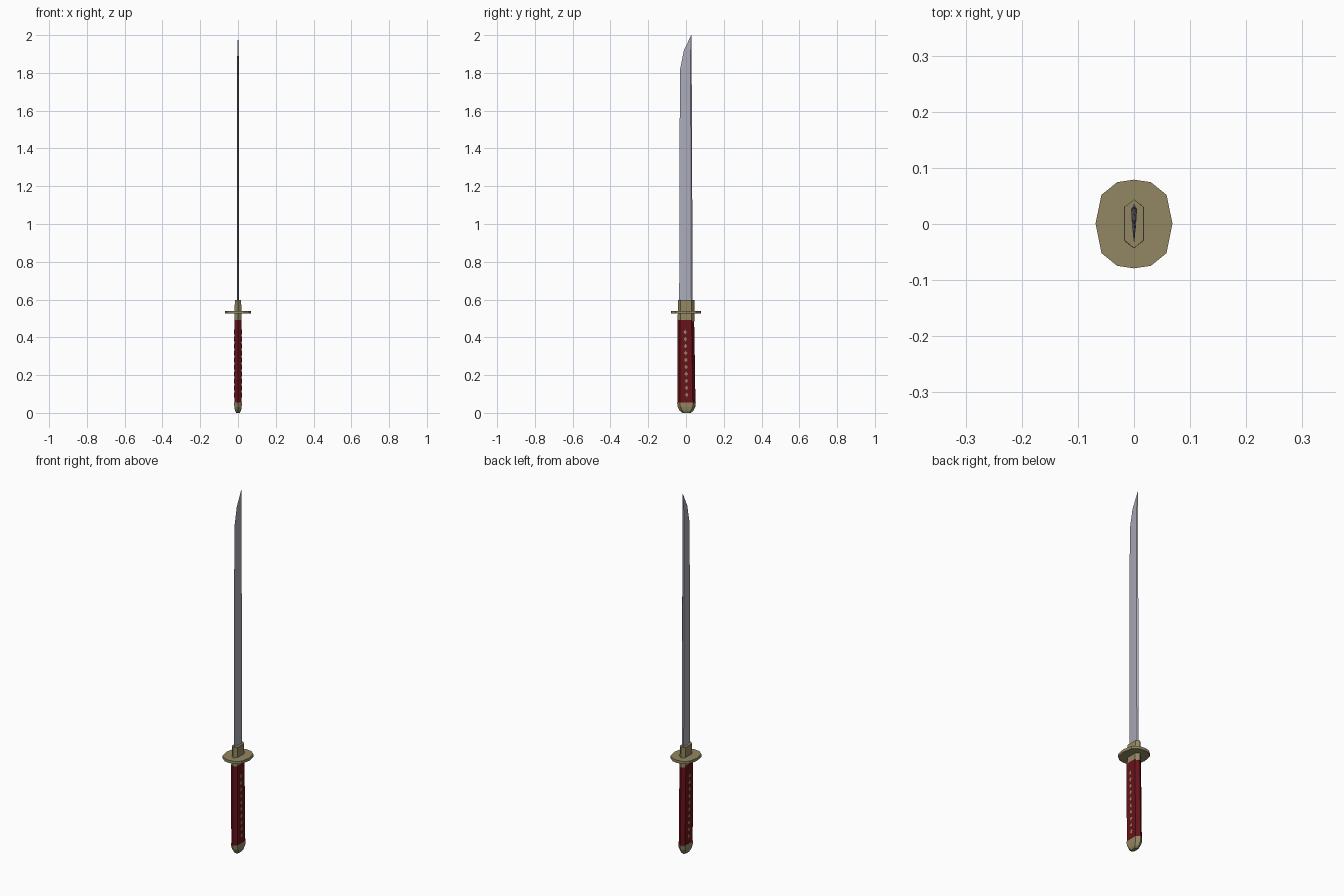
import bpy, bmesh

if "Cube" in bpy.data.objects:
    bpy.data.objects.remove(bpy.data.objects["Cube"])


def material(name, rgb):
    m = bpy.data.materials.new(name)
    m.diffuse_color = (*rgb, 1)
    m.use_nodes = True
    m.node_tree.nodes["Principled BSDF"].inputs["Base Color"].default_value = m.diffuse_color
    return m


STEEL = material("steel", (0.41, 0.41, 0.49))
BRASS = material("aged brass", (0.29, 0.245, 0.125))
RED = material("dark red wrap", (0.14, 0.006, 0.01))


def loft(name, rings, mat):
    """Skin a stack of rings with equal point counts and cap both ends."""
    bm = bmesh.new()
    loops = [[bm.verts.new(p) for p in ring] for ring in rings]
    n = len(loops[0])
    for a, b in zip(loops, loops[1:]):
        for i in range(n):
            j = (i + 1) % n
            bm.faces.new((a[i], a[j], b[j], b[i]))
    bm.faces.new(loops[0][::-1])
    bm.faces.new(loops[-1])
    bmesh.ops.remove_doubles(bm, verts=bm.verts, dist=1e-5)
    bmesh.ops.recalc_face_normals(bm, faces=bm.faces)
    me = bpy.data.meshes.new(name)
    bm.to_mesh(me)
    bm.free()
    me.materials.append(mat)
    ob = bpy.data.objects.new(name, me)
    bpy.context.collection.objects.link(ob)
    return ob


def hexagon(z, half_x, y0, y1, chamfer=0.014):
    """Long six-sided section with a ridge at front and back."""
    return [(0, y0, z), (half_x, y0 + chamfer, z), (half_x, y1 - chamfer, z),
            (0, y1, z), (-half_x, y1 - chamfer, z), (-half_x, y0 + chamfer, z)]


# Blade: thick spine at the back, cutting edge at the front, swept tip
def blade_section(z, edge, spine, half_x):
    w = spine - edge
    a, b = spine - 0.1 * w, spine - 0.5 * w
    return [(0, edge, z), (half_x * 0.7, b, z), (half_x, a, z), (0, spine, z),
            (-half_x, a, z), (-half_x * 0.7, b, z)]


blade_profile = [(0.57, -0.036, 0.035, 0.0055), (1.45, -0.034, 0.032, 0.0052),
                 (1.82, -0.031, 0.030, 0.005), (1.92, -0.011, 0.029, 0.0035),
                 (2.0, 0.0275, 0.0285, 0.0003)]
loft("blade", [blade_section(*p) for p in blade_profile], STEEL)

# Collar running through the guard
loft("collar", [hexagon(0.485, 0.018, -0.044, 0.044),
                hexagon(0.597, 0.017, -0.043, 0.044)], BRASS)

# Twelve-sided guard
quarter = [(0.0685, 0.001), (0.058, 0.052), (0.03, 0.0745), (0, 0.079)]
right = [(x, -y) for x, y in quarter[:0:-1]] + quarter
outline = right + [(-x, y) for x, y in right[-2:0:-1]]
loft("guard", [[(x, y, z) for x, y in outline] for z in (0.525, 0.54)], BRASS)

# Grip, leaning slightly back toward the pommel
loft("grip", [hexagon(0.05, 0.0195, -0.045, 0.05),
              hexagon(0.27, 0.0195, -0.046, 0.047),
              hexagon(0.492, 0.0195, -0.046, 0.043)], RED)

# Rounded pommel cap
loft("pommel", [hexagon(0.0, 0.010, -0.018, 0.025, 0.008),
                hexagon(0.012, 0.016, -0.034, 0.040),
                hexagon(0.032, 0.0197, -0.044, 0.049),
                hexagon(0.055, 0.0205, -0.047, 0.052)], BRASS)

# Row of small diamond studs on both flats of the grip
for side, label in ((1, "right"), (-1, "left")):
    for i in range(10):
        z = 0.095 + i * 0.037
        rings = [[(side * x, 0.004 - 0.008 * i / 9 + 0.009 * dy, z + 0.013 * dz)
                  for dy, dz in ((1, 0), (0, 1), (-1, 0), (0, -1))]
                 for x in (0.017, 0.0202)]
        loft(f"grip_stud_{label}_{i + 1}", rings, BRASS)
